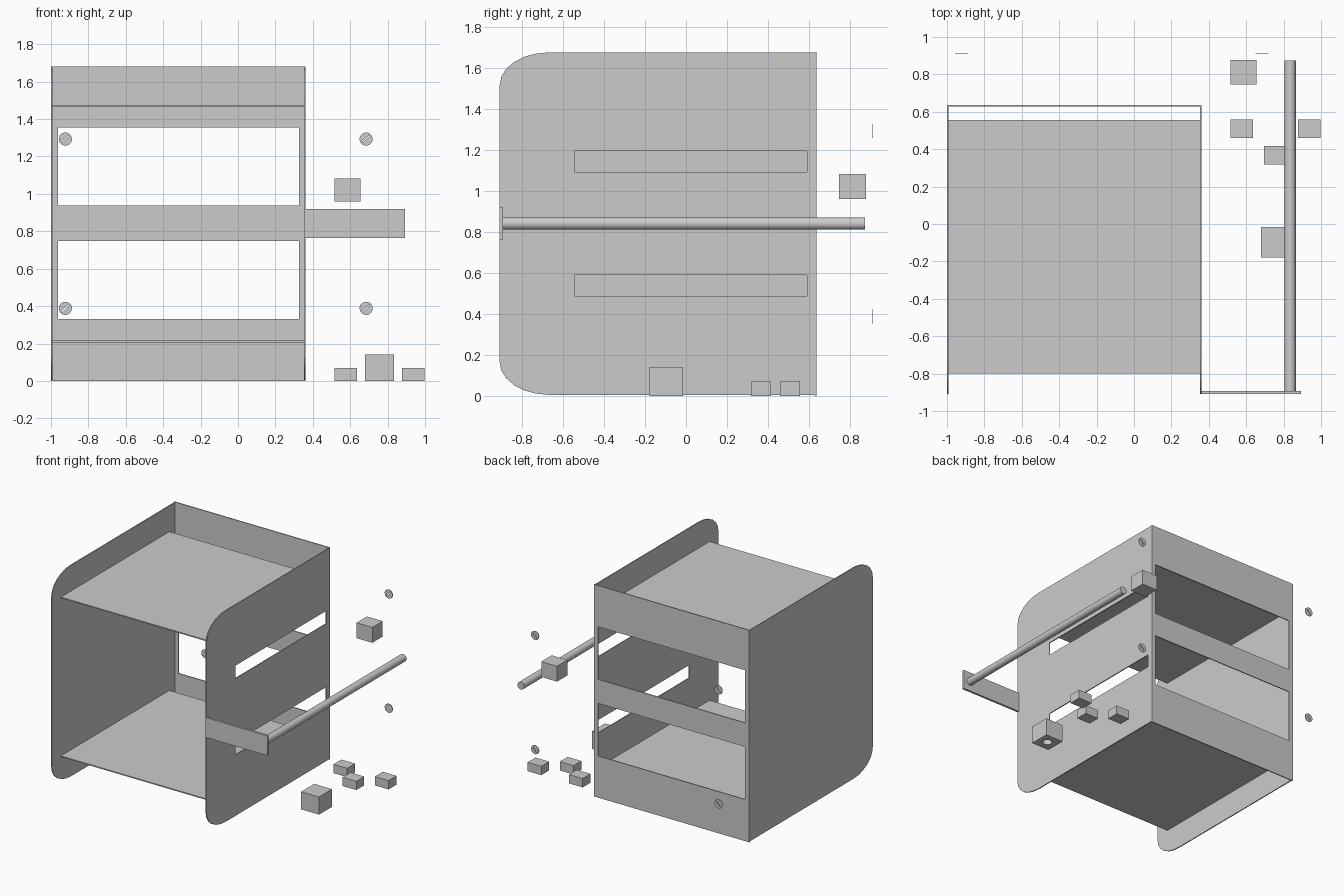
import bpy, bmesh, math
from mathutils import Matrix, Vector

if "Cube" in bpy.data.objects:
    bpy.data.objects.remove(bpy.data.objects["Cube"])

grey = bpy.data.materials.new("plain_grey")
grey.diffuse_color = (0.6, 0.6, 0.6, 1)
grey.use_nodes = True
grey.node_tree.nodes["Principled BSDF"].inputs["Base Color"].default_value = grey.diffuse_color
col = bpy.context.scene.collection


def add(name, bm):
    bmesh.ops.recalc_face_normals(bm, faces=bm.faces)
    me = bpy.data.meshes.new(name)
    bm.to_mesh(me)
    bm.free()
    me.materials.append(grey)
    ob = bpy.data.objects.new(name, me)
    col.objects.link(ob)
    return ob


def box(name, x0, x1, y0, y1, z0, z1):
    bm = bmesh.new()
    bmesh.ops.create_cube(bm, size=1)
    for v in bm.verts:
        v.co = Vector(((x0 + x1) / 2 + v.co.x * (x1 - x0),
                       (y0 + y1) / 2 + v.co.y * (y1 - y0),
                       (z0 + z1) / 2 + v.co.z * (z1 - z0)))
    return add(name, bm)


def cylinder(name, r, depth, matrix, sides=32):
    bm = bmesh.new()
    bmesh.ops.create_cone(bm, cap_ends=True, segments=sides, radius1=r,
                          radius2=r, depth=depth, matrix=matrix)
    for f in bm.faces:
        f.smooth = len(f.verts) == 4
    for e in bm.edges:
        e.smooth = e.calc_face_angle(0) < 0.6
    return add(name, bm)


def plate(name, outlines, thick, matrix):
    """Flat sheet from an outer outline and hole outlines."""
    cu = bpy.data.curves.new(name + "_outline", 'CURVE')
    cu.dimensions, cu.fill_mode, cu.extrude = '2D', 'BOTH', thick / 2
    for pts in outlines:
        s = cu.splines.new('POLY')
        s.points.add(len(pts) - 1)
        for p, c in zip(s.points, pts):
            p.co = (c[0], c[1], 0, 1)
        s.use_cyclic_u = True
    ob = bpy.data.objects.new(name + "_outline", cu)
    col.objects.link(ob)
    dg = bpy.context.evaluated_depsgraph_get()
    me = bpy.data.meshes.new_from_object(ob.evaluated_get(dg))
    bm = bmesh.new()
    bm.from_mesh(me)
    bpy.data.objects.remove(ob)
    bpy.data.meshes.remove(me)
    bmesh.ops.remove_doubles(bm, verts=bm.verts, dist=1e-5)
    bm.transform(matrix)
    for f in bm.faces:
        f.smooth = False
        f.material_index = 0
    return add(name, bm)


def rect(a0, a1, b0, b1):
    return [(a0, b0), (a1, b0), (a1, b1), (a0, b1)]


def side_facing(x):
    return Matrix(((0, 0, 1, x), (1, 0, 0, 0), (0, 1, 0, 0), (0, 0, 0, 1)))


def front_facing(x, y, z):
    return Matrix(((1, 0, 0, x), (0, 0, -1, y), (0, 1, 0, z), (0, 0, 0, 1)))


# side panels with rounded front corners; only the right one has slots
A, B, Y0, Y1, Z0, Z1 = 0.24, 0.16, -0.91, 0.63, 0.005, 1.677
arc = [(math.cos(i * math.pi / 12), math.sin(i * math.pi / 12)) for i in range(7)]
side = [(Y1, Z0), (Y1, Z1)]
side += [(Y0 + A - A * s, Z1 - B + B * c) for c, s in arc]
side += [(Y0 + A - A * c, Z0 + B - B * s) for c, s in arc]
slots = [rect(-0.545, 0.59, z, z + 0.103) for z in (0.488, 1.092)]
plate("left_panel", [side], 0.008, side_facing(-0.996))
plate("right_panel", [side] + slots, 0.008, side_facing(0.357))

# back panel with two windows
windows = [rect(-0.963, 0.327, z, z + 0.417) for z in (0.33, 0.937)]
plate("back_panel", [rect(-1, 0.361, 0, 1.68)] + windows, 0.008,
      front_facing(0, 0.633, 0))

# bottom and top shelves
for name, z in (("bottom_shelf", 0.206), ("top_shelf", 1.464)):
    box(name, -0.992, 0.353, -0.80, 0.557, z, z + 0.009)

# side arm and long rod
box("side_arm", 0.361, 0.894, -0.91, -0.893, 0.763, 0.92)
cylinder("long_rod", 0.03, 1.768,
         Matrix.Translation((0.835, -0.009, 0.841)) @ Matrix.Rotation(math.pi / 2, 4, 'X'))

# loose blocks
for i, (x, y) in enumerate(((0.515, 0.46), (0.878, 0.46), (0.695, 0.318))):
    box(f"small_block_{i + 1}", x, x + 0.12, y, y + 0.098, 0, 0.07)
box("raised_block", 0.516, 0.654, 0.747, 0.878, 0.96, 1.082)

# larger block with a blind hole underneath
block = box("drilled_block", 0.678, 0.835, -0.178, -0.015, 0, 0.14)
cutter = cylinder("hole_cutter", 0.035, 0.2, Matrix.Translation((0.757, -0.097, 0)))
cutter.hide_render = True
cutter.hide_set(True)
mod = block.modifiers.new("hole", 'BOOLEAN')
mod.operation, mod.object, mod.solver = 'DIFFERENCE', cutter, 'EXACT'

# four slotted screw heads
disc = [(0.035 * math.cos(i * math.pi / 12), 0.035 * math.sin(i * math.pi / 12))
        for i in range(24)]
d = math.sqrt(0.5)
slot = [((u - v) * d, (u + v) * d) for u, v in rect(-0.025, 0.025, -0.003, 0.003)]
for x in (-0.923, 0.685):
    for z in (0.388, 1.293):
        plate("screw_head", [disc, slot], 0.004, front_facing(x, 0.91, z))
